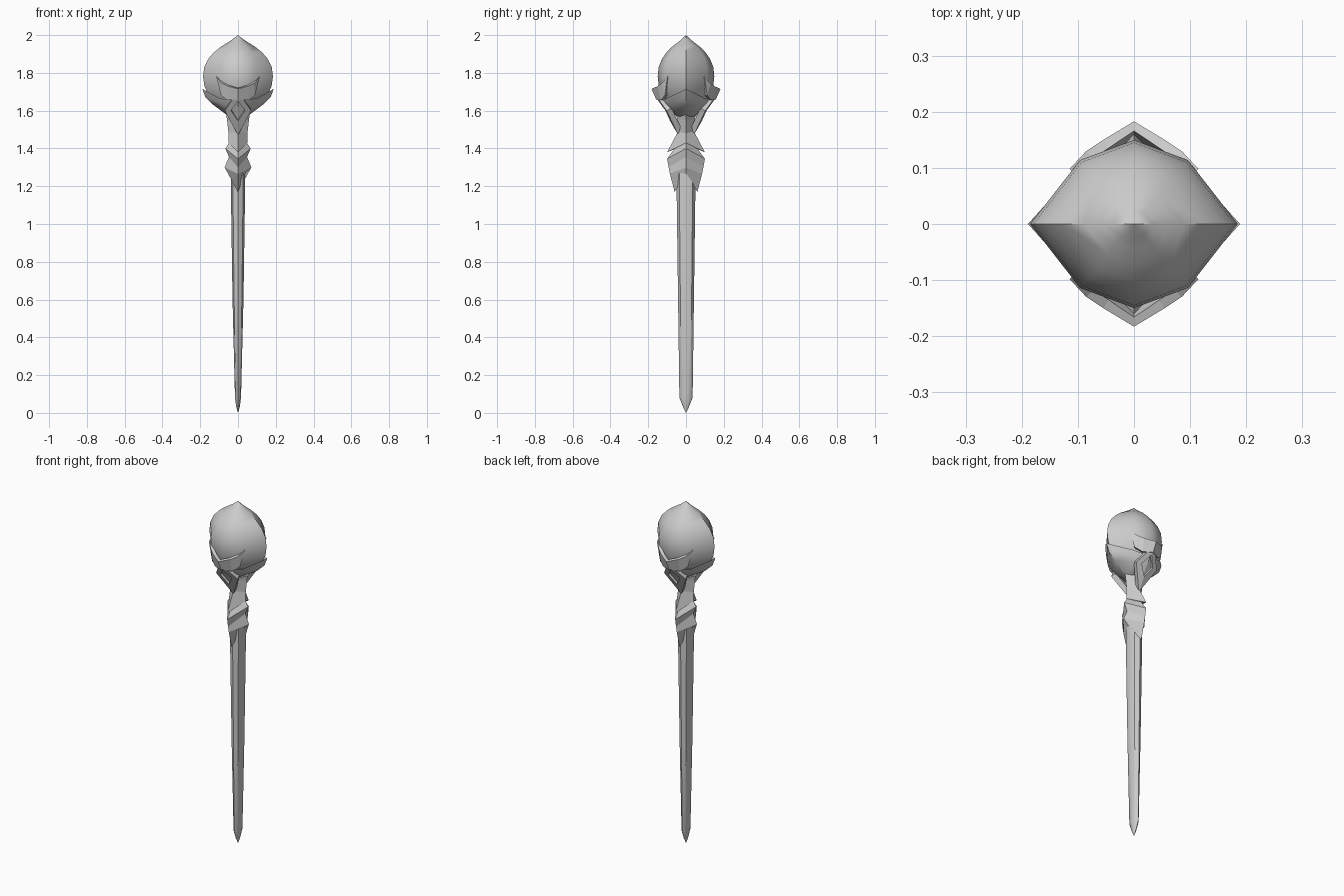
import bpy
import bmesh
from math import cos, sin, pi, radians

cube = bpy.data.objects.get("Cube")
if cube:
    bpy.data.objects.remove(cube)

GREY = (0.6, 0.6, 0.6, 1)
grey = bpy.data.materials.new("plain grey")
grey.use_nodes = True
grey.diffuse_color = GREY
grey.node_tree.nodes["Principled BSDF"].inputs["Base Color"].default_value = GREY

# Unit cross-sections, counter-clockwise
DIAMOND = [(1, 0), (0, 1), (-1, 0), (0, -1)]
OCTAGON = [(cos(i * pi / 4), sin(i * pi / 4)) for i in range(8)]
LENS = [(1, 0), (.52, .76), (0, 1), (-.52, .76),
        (-1, 0), (-.52, -.76), (0, -1), (.52, -.76)]


def add_object(name, bm):
    mesh = bpy.data.meshes.new(name)
    bm.to_mesh(mesh)
    bm.free()
    mesh.materials.append(grey)
    obj = bpy.data.objects.new(name, mesh)
    bpy.context.collection.objects.link(obj)
    return obj


def loft(name, section, rings, smooth=None):
    """Rings hold half width, its height, half depth, its height."""
    bm = bmesh.new()
    loops = [[bm.verts.new((rx * u, ry * v, zx + (zy - zx) * abs(v)))
              for u, v in section] for rx, zx, ry, zy in rings]
    n = len(section)
    for a, b in zip(loops, loops[1:]):
        for i in range(n):
            j = (i + 1) % n
            bm.faces.new((a[i], a[j], b[j], b[i]))
    bm.faces.new(loops[0][::-1])
    bm.faces.new(loops[-1])
    bmesh.ops.remove_doubles(bm, verts=bm.verts, dist=0.0005)
    bmesh.ops.recalc_face_normals(bm, faces=bm.faces)
    obj = add_object(name, bm)
    if smooth:
        bpy.ops.object.select_all(action="DESELECT")
        obj.select_set(True)
        bpy.context.view_layer.objects.active = obj
        bpy.ops.object.shade_smooth_by_angle(angle=radians(smooth))
    return obj


def plate(name, points, faces, thickness):
    """Quarter of a plate, mirrored to both sides and front to back."""
    bm = bmesh.new()
    verts = [bm.verts.new(p) for p in points]
    for f in faces:
        bm.faces.new([verts[i] for i in f])
    obj = add_object(name, bm)
    mirror = obj.modifiers.new("mirror", "MIRROR")
    mirror.use_axis = (True, True, False)
    solid = obj.modifiers.new("thickness", "SOLIDIFY")
    solid.thickness = thickness
    solid.offset = -1
    return obj


def slant(x, z, inset=0):
    """Point on the sloping plane of the diamond brackets."""
    return (x, -.18 + (1.71 - z) * .58 + .2 * x + inset, z)


# Tapered shaft with pointed foot
loft("shaft", OCTAGON, [(rx, z, ry, z) for z, rx, ry in (
    (0, 0, 0), (.03, .009, .015), (.08, .016, .035),
    (.6, .029, .042), (1.2, .038, .05), (1.36, .038, .05))], 40)

# Onion-shaped orb
loft("orb", LENS, [(r, z, r * .81, z) for z, r in (
    (1.58, .05), (1.605, .09), (1.635, .122), (1.68, .156), (1.73, .178),
    (1.78, .185), (1.83, .179), (1.875, .157), (1.91, .126), (1.94, .088),
    (1.96, .056), (1.975, .033), (2, 0))], 50)

# Cup under the orb, with peaks at the sides
loft("orb_cup", LENS, [
    (.05, 1.57, .045, 1.57), (.13, 1.63, .1, 1.6),
    (.172, 1.67, .118, 1.625), (.189, 1.715, .132, 1.65),
    (.172, 1.7, .115, 1.64)], 35)

# Neck flaring into front and back spikes
loft("neck", DIAMOND, [
    (.065, 1.6, .06, 1.6), (.058, 1.55, .045, 1.55),
    (.05, 1.48, .042, 1.49), (.05, 1.43, .1, 1.38),
    (.04, 1.42, .05, 1.42)])

# Stacked chevron guard
loft("guard", DIAMOND, [
    (.04, 1.44, .045, 1.42), (.05, 1.425, .06, 1.4),
    (.067, 1.4, .1, 1.345), (.048, 1.355, .092, 1.3),
    (.071, 1.3, .085, 1.265), (.04, 1.27, .06, 1.17),
    (.03, 1.3, .04, 1.24)])

# Winged crown plates holding the orb at front and back
plate("crown_plate", [
    (0, -.183, 1.715), (.055, -.15, 1.73), (.085, -.13, 1.745),
    (.115, -.098, 1.78), (.09, -.112, 1.68), (.055, -.135, 1.655),
    (0, -.158, 1.66)],
    [(0, 6, 5, 1), (1, 5, 4, 2), (2, 4, 3)], .018)

# Diamond brackets with sunken centres
plate("diamond_bracket", [
    slant(0, 1.7), slant(.07, 1.6), slant(0, 1.47),
    slant(0, 1.65), slant(.037, 1.6), slant(0, 1.545)],
    [(0, 3, 4, 1), (4, 5, 2, 1)], .03)
plate("diamond_inlay", [
    slant(0, 1.655, .014), slant(0, 1.54, .014), slant(.042, 1.6, .014)],
    [(0, 1, 2)], .008)
